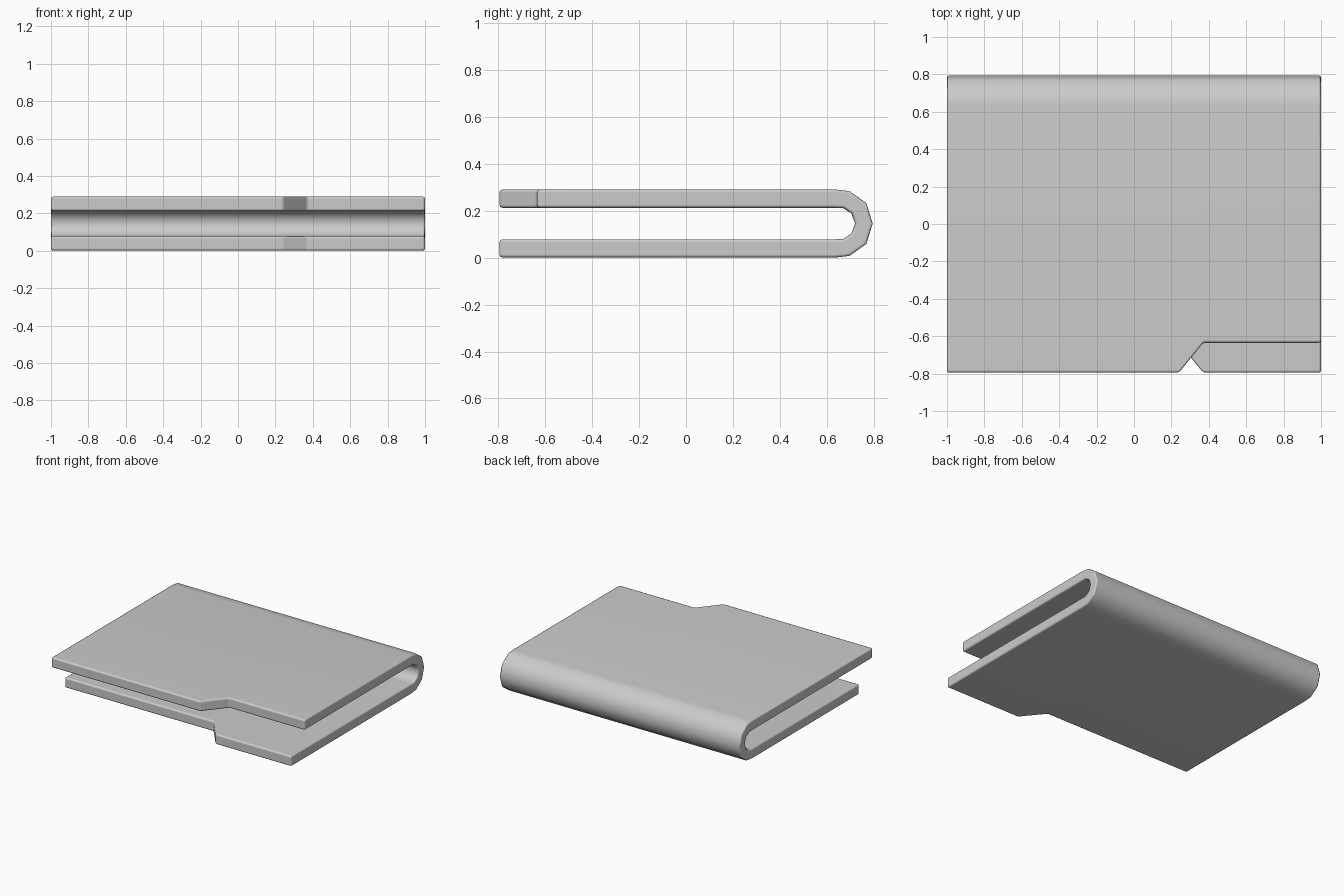
import bpy, bmesh

if "Cube" in bpy.data.objects:
    bpy.data.objects.remove(bpy.data.objects["Cube"])

H = 0.29          # overall height
BACK, STEP, FRONT = 0.795, -0.635, -0.795

# Half of the bend as (outer, inner) pairs of (y, z), from the top sheet to the fold tip
bend = [((0.636, H), (0.636, 0.212)),
        ((0.696, 0.283), (0.67, 0.21)),
        ((0.768, 0.232), (0.704, 0.188)),
        ((BACK, H / 2), (0.72, H / 2))]


def flip(pair):
    return tuple((y, H - z) for y, z in pair)


def section(top_front, low_front):
    """Complete U-shaped section with separate front edges for each sheet."""
    top = ((top_front, H), (top_front, 0.212))
    low = flip(((low_front, H), (low_front, 0.212)))
    return [top] + bend + [flip(p) for p in reversed(bend[:-1])] + [low]


# The front edges swap depth across a slanted step
stations = [(-1.0, FRONT, STEP), (0.24, FRONT, STEP),
            (0.37, STEP, FRONT), (1.0, STEP, FRONT)]

bm = bmesh.new()
rows = []
for x, top_front, low_front in stations:
    rows.append([[bm.verts.new((x, y, z)) for y, z in pair]
                 for pair in section(top_front, low_front)])

# Outer and inner skins, plus the front edges of both sheets
for a, b in zip(rows, rows[1:]):
    for i in range(len(a) - 1):
        for k in (0, 1):
            bm.faces.new((a[i][k], a[i + 1][k], b[i + 1][k], b[i][k]))
    for i in (0, -1):
        bm.faces.new((a[i][0], a[i][1], b[i][1], b[i][0]))

# Left and right rims
for r in (rows[0], rows[-1]):
    for p, q in zip(r, r[1:]):
        bm.faces.new((p[0], p[1], q[1], q[0]))

bmesh.ops.recalc_face_normals(bm, faces=bm.faces[:])
for f in bm.faces:
    f.smooth = True
mesh = bpy.data.meshes.new("folded_sheet")
bm.to_mesh(mesh)
bm.free()
sheet = bpy.data.objects.new("folded_sheet", mesh)
bpy.context.collection.objects.link(sheet)

# Small rounded edges everywhere except along the smooth fold
bevel = sheet.modifiers.new("rounded_edges", 'BEVEL')
bevel.width = 0.013
bevel.segments = 2
bevel.limit_method = 'ANGLE'
bevel.angle_limit = 0.8
bevel.harden_normals = True
